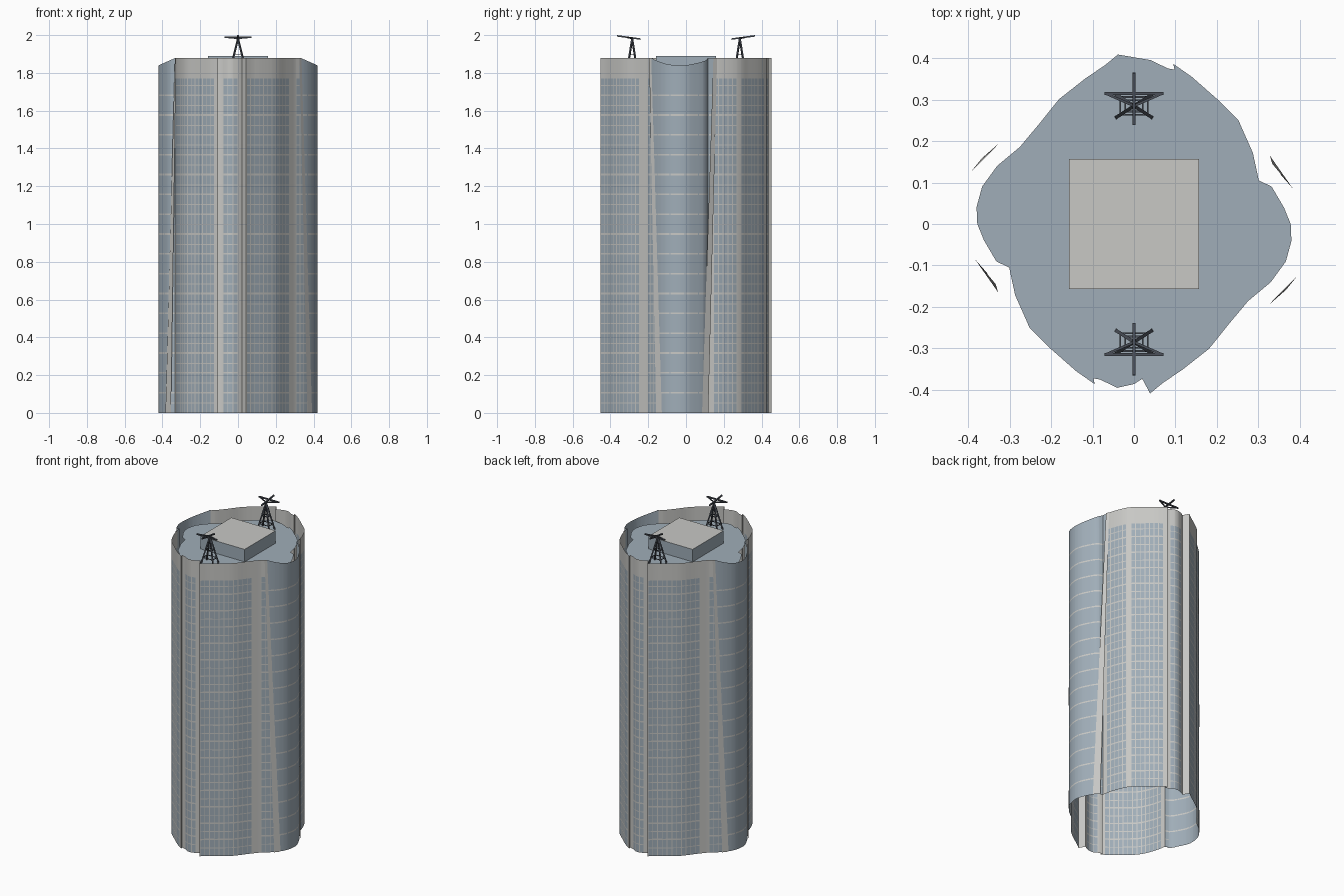
import bpy, bmesh, math
from mathutils import Vector

cube = bpy.data.objects.get("Cube")
if cube:
    bpy.data.objects.remove(cube, do_unlink=True)


def material(name, colour):
    m = bpy.data.materials.new(name)
    m.use_nodes = True
    m.diffuse_color = (*colour, 1)
    m.node_tree.nodes["Principled BSDF"].inputs["Base Color"].default_value = (*colour, 1)
    return m


glass = material("blue_grey_glass", (0.35, 0.42, 0.48))
concrete = material("pale_concrete", (0.58, 0.58, 0.56))
steel = material("dark_steel", (0.07, 0.08, 0.10))
GLASS, CONCRETE = 0, 1

HEIGHT, BAND, ROOF = 1.88, 1.77, 1.81


def finish(name, bm, mats, smooth=False):
    mesh = bpy.data.meshes.new(name)
    bm.to_mesh(mesh)
    bm.free()
    for m in mats:
        mesh.materials.append(m)
    ob = bpy.data.objects.new(name, mesh)
    bpy.context.collection.objects.link(ob)
    if smooth:
        bpy.ops.object.select_all(action='DESELECT')
        ob.select_set(True)
        bpy.context.view_layer.objects.active = ob
        bpy.ops.object.shade_smooth_by_angle(angle=math.radians(25))
    return ob


# Half of the plan, counter-clockwise; the other half is turned by 180 degrees
SECTIONS = {
    "bay": [(-.108, -.412), (-.09, -.415), (-.045, -.437), (0, -.427), (.022, -.413)],
    "step": [(.022, -.413), (.043, -.452)],
    "front": [(.043, -.452), (.077, -.424), (.13, -.388), (.2, -.333), (.253, -.267), (.305, -.205)],
    "lobe": [(.305, -.205), (.365, -.155), (.405, -.1), (.42, -.045), (.418, 0), (.4, .044),
             (.367, .1), (.333, .116)],
    "back": [(.333, .116), (.317, .19), (.278, .278), (.222, .333), (.155, .392), (.105, .427)],
    "back_step": [(.105, .427), (.108, .412)],
}
# Concrete margin at the start and end of each section
MARGINS = {"bay": (.02, .02), "step": (1, 1), "front": (.015, .045), "lobe": (0, 0),
           "back": (.025, .02), "back_step": (1, 1)}


def smooth_path(points, steps=8):
    """Catmull-Rom curve through the points."""
    p = [Vector(q) for q in points]
    p = [2 * p[0] - p[1]] + p + [2 * p[-1] - p[-2]]
    out = []
    for a, b, c, d in zip(p, p[1:], p[2:], p[3:]):
        for i in range(steps):
            t = i / steps
            out.append(0.5 * (2 * b + (c - a) * t + (2 * a - 5 * b + 4 * c - d) * t * t
                              + (3 * b - a - 3 * c + d) * t ** 3))
    return out + [p[-2]]


def at_length(path, s):
    for a, b in zip(path, path[1:]):
        seg = (b - a).length
        if s <= seg:
            return a.lerp(b, s / seg)
        s -= seg
    return path[-1].copy()


# Rows: thin transoms between window strips, (bottom, top, kind)
rows, z = [], 0
for k in range(33):
    line = 0.05 + 0.0525 * k
    thick = 0.009 if k % 2 else 0.005
    rows += [(z, line, "window"), (line, line + thick, "floor" if k % 2 else "transom")]
    z = line + thick
rows += [(z, BAND, "window"), (BAND, HEIGHT, "band")]


def crown(p):
    """Top edge slopes down over the side lobes."""
    return HEIGHT - 0.04 * max(0, abs(p.x) - 0.33) / 0.09


def in_lobe(p, z):
    t = z / HEIGHT
    return p.x > 0.3 and -0.14 - 0.055 * t < p.y < 0.11 + 0.04 * t


def wall_colour(section, turn, mid, z, kind, mullion, index, s, total):
    if in_lobe(mid, z):
        gap = mullion and index % 3 == 0
        return CONCRETE if kind == "floor" and not gap else GLASS
    start, end = MARGINS[section]
    pilaster = section == "back" and turn == 1 and 0.265 < mid.y < 0.297
    if s < start or s > total - end or pilaster or kind != "window" or mullion:
        return CONCRETE
    return GLASS


# Tower walls: one open sheet, with the window grid cut into its faces
bm = bmesh.new()
for turn in (1, -1):
    for section, points in SECTIONS.items():
        path = smooth_path(points) if len(points) > 2 else [Vector(q) for q in points]
        total = sum((b - a).length for a, b in zip(path, path[1:]))
        count = max(1, round(total / 0.027))
        stops = []
        for i in range(count):
            s = total * i / count
            stops += [s, s + 0.005]
        stops.append(total)
        for n, (s0, s1) in enumerate(zip(stops, stops[1:])):
            a, b = at_length(path, s0), at_length(path, s1)
            mid = (a + b) / 2
            low = None
            for z0, z1, kind in rows:
                ta, tb = (crown(a), crown(b)) if kind == "band" else (z1, z1)
                if low is None:
                    low = [bm.verts.new((turn * p.x, turn * p.y, 0)) for p in (a, b)]
                high = [bm.verts.new((turn * p.x, turn * p.y, t)) for p, t in ((a, ta), (b, tb))]
                face = bm.faces.new((low[0], low[1], high[1], high[0]))
                face.material_index = wall_colour(section, turn, mid, (z0 + z1) / 2, kind,
                                                  n % 2 == 0, n // 2, (s0 + s1) / 2, total)
                low = high
bmesh.ops.remove_doubles(bm, verts=bm.verts, dist=0.0005)
finish("tower_walls", bm, (glass, concrete), True)

# Roof deck, a little smaller than the walls
bm = bmesh.new()
outline = [Vector(q) * turn * 0.905 for turn in (1, -1) for pts in SECTIONS.values() for q in pts[:-1]]
bm.faces.new([bm.verts.new((p.x, p.y, ROOF)) for p in outline])
bmesh.ops.triangulate(bm, faces=bm.faces)
finish("roof_deck", bm, (glass,))

# Leaning strips where the side lobes meet the main walls: bottom pair, top pair
STRIPS = {"front_strip": [(.368, -.158), (.392, -.128), (.336, -.184), (.326, -.195)],
          "back_strip": [(.384, .085), (.355, .118), (.328, .165), (.334, .145)]}
for name, quad in STRIPS.items():
    for turn, side in ((1, "left"), (-1, "right")):
        bm = bmesh.new()
        bm.faces.new([bm.verts.new((turn * x, turn * y, 0 if i < 2 else HEIGHT))
                      for i, (x, y) in enumerate(quad)])
        finish(f"{side}_{name}", bm, (concrete,))

# Landing pad
bm = bmesh.new()
bmesh.ops.create_cube(bm, size=1)
for v in bm.verts:
    v.co = (v.co.x * 0.315, v.co.y * 0.315, ROOF + (v.co.z + 0.5) * 0.08)
for f in bm.faces:
    f.material_index = CONCRETE if f.normal.z > 0.5 else GLASS
finish("landing_pad", bm, (glass, concrete))


def bar(bm, a, b, width=0.008):
    a, b = Vector(a), Vector(b)
    turn = (b - a).to_track_quat('Z', 'Y').to_matrix().to_4x4()
    turn.translation = (a + b) / 2
    made = bmesh.ops.create_cube(bm, size=1)["verts"]
    for v in made:
        v.co = turn @ Vector((v.co.x * width, v.co.y * width, v.co.z * (b - a).length))


# Roof masts: four splayed legs with rings, and tilted arms on top
for side, name in ((1, "back_mast"), (-1, "front_mast")):
    bm = bmesh.new()
    apex = Vector((0, side * 0.285, 1.982))
    feet = [Vector((x * 0.042, side * 0.285 + y * 0.027, ROOF)) for x, y in ((1, 1), (-1, 1), (-1, -1), (1, -1))]
    for i, foot in enumerate(feet):
        bar(bm, foot, apex)
        for t in (0.2, 0.5):
            bar(bm, foot.lerp(apex, t), feet[(i + 1) % 4].lerp(apex, t), 0.004)
    bar(bm, (0, side * 0.24, 1.979), (0, side * 0.365, 1.996))
    bar(bm, (-0.071, side * 0.315, 1.988), (0.071, side * 0.315, 1.988))
    for x in (-1, 1):
        bar(bm, (x * 0.068, side * 0.315, 1.988), apex, 0.006)
    finish(name, bm, (steel,))
